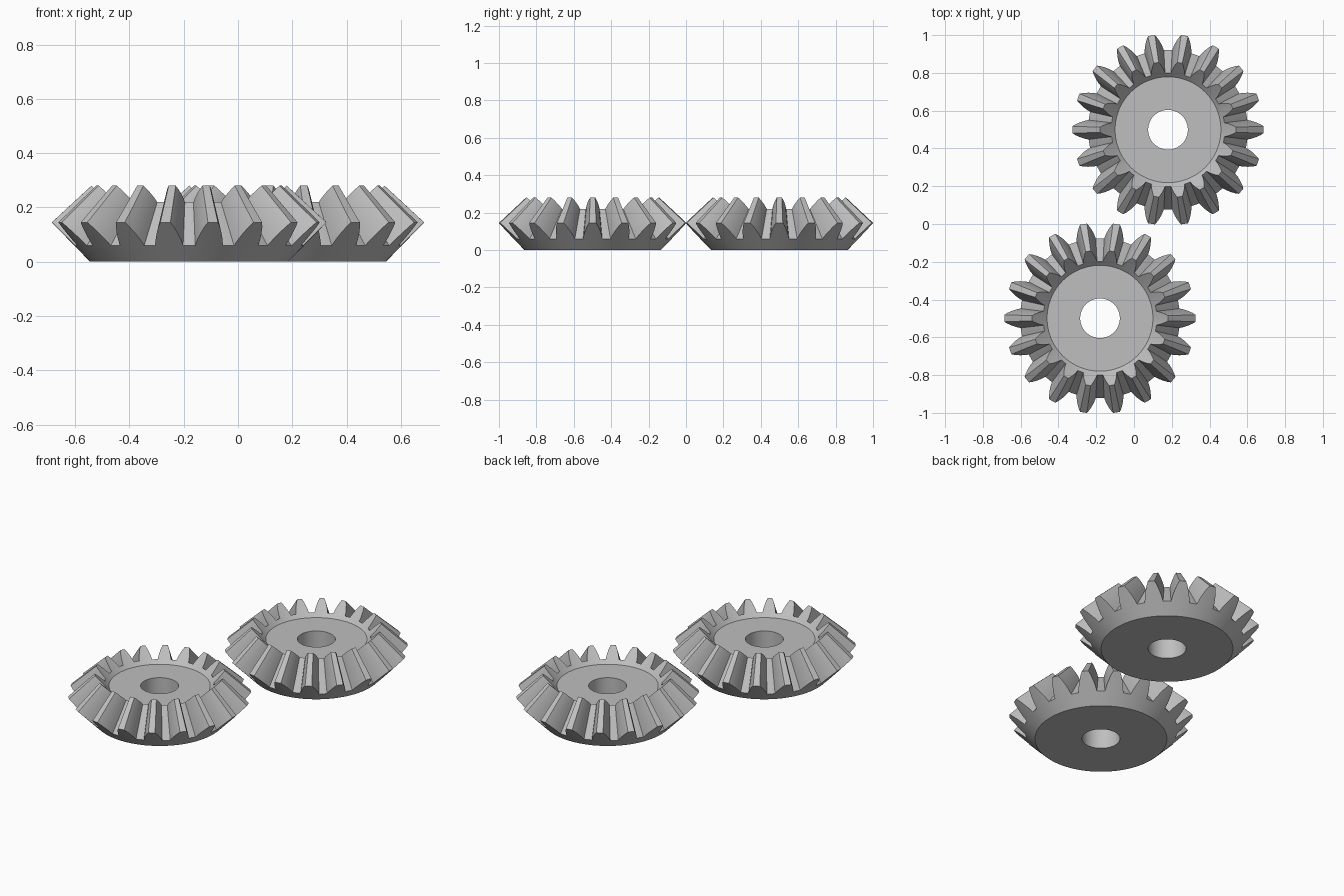
import bpy, bmesh, math

if "Cube" in bpy.data.objects:
    bpy.data.objects.remove(bpy.data.objects["Cube"])

TEETH = 18
APEX = 0.613          # height where all tooth lines meet
INNER = 0.711         # inner tooth end, scaled towards the apex
BASE_R, TIP_R, TIP_Z = 0.365, 0.506, 0.145
TOP_R, TOP_Z, HOLE_R = 0.28, 0.198, 0.105
# half tooth outline: (angle from tooth centre, radius)
FLANK = [(0.037, 0.506), (0.060, 0.489), (0.083, 0.468), (0.105, 0.446), (0.122, 0.423)]

steel = bpy.data.materials.new("grey steel")
steel.diffuse_color = (0.52, 0.52, 0.52, 1)
steel.use_nodes = True
steel.node_tree.nodes["Principled BSDF"].inputs["Base Color"].default_value = steel.diffuse_color


def outline():
    """Angle and radius around the whole outer tooth edge."""
    half_pitch = math.pi / TEETH
    half = FLANK + [(0.122 + (half_pitch - 0.122) * 0.5, 0.423)]
    tooth = [(-a, r) for a, r in reversed(half)] + [(0, TIP_R)] + half
    tooth.append((half_pitch, 0.423))
    return [(2 * half_pitch * i + a, r) for i in range(TEETH) for a, r in tooth]


def bevel_gear(name, x, y):
    pts = outline()
    slope = TIP_Z / (TIP_R - BASE_R)
    outer = [(a, r, (r - BASE_R) * slope) for a, r in pts]
    inner = [(a, r * INNER, APEX + (z - APEX) * INNER) for a, r, z in outer]
    circle = lambda r, z: [(a, r, z) for a, _ in pts]
    # closed section: bore, base, back cone, teeth, front cone, top face
    loops = [circle(HOLE_R, 0), circle(BASE_R, 0), outer, inner,
             circle(TOP_R, TOP_Z), circle(HOLE_R, TOP_Z)]
    bm = bmesh.new()
    rings = [[bm.verts.new((r * math.cos(a), r * math.sin(a), z)) for a, r, z in loop]
             for loop in loops]
    n = len(pts)
    for k, ring in enumerate(rings):
        nxt = rings[(k + 1) % len(rings)]
        for i in range(n):
            j = (i + 1) % n
            bm.faces.new((ring[i], ring[j], nxt[j], nxt[i]))
    bmesh.ops.recalc_face_normals(bm, faces=bm.faces)
    mesh = bpy.data.meshes.new(name)
    bm.to_mesh(mesh)
    bm.free()
    mesh.materials.append(steel)
    gear = bpy.data.objects.new(name, mesh)
    gear.location = (x, y, 0)
    bpy.context.collection.objects.link(gear)
    bpy.context.view_layer.objects.active = gear
    gear.select_set(True)
    bpy.ops.object.shade_smooth_by_angle(angle=math.radians(25))
    gear.select_set(False)


bevel_gear("front_bevel_gear", -0.18, -0.499)
bevel_gear("back_bevel_gear", 0.18, 0.499)
